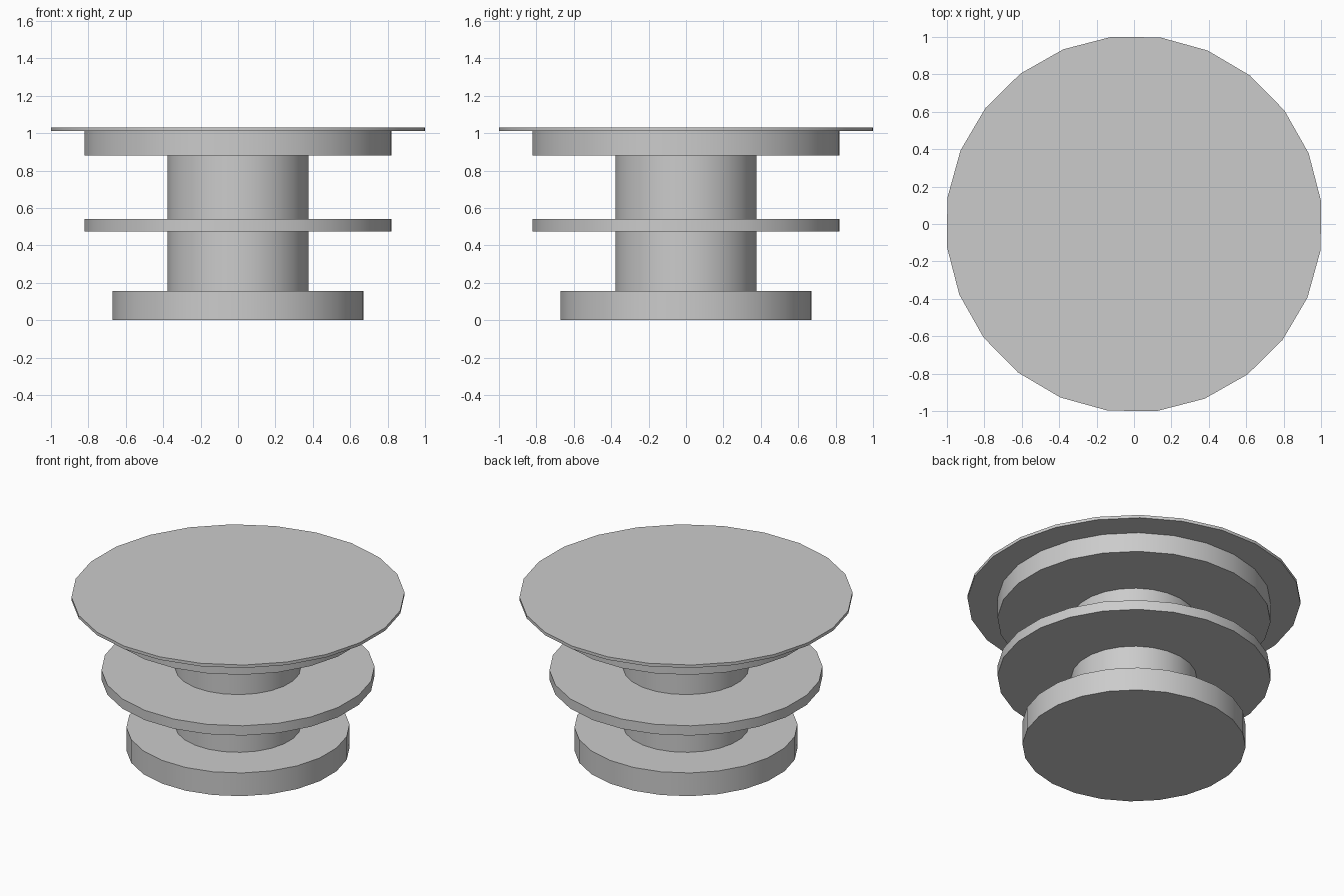
import bpy, math

if "Cube" in bpy.data.objects:
    bpy.data.objects.remove(bpy.data.objects["Cube"])

SIDES = 24
TURN = math.radians(7)          # small twist of every ring of facets

grey = bpy.data.materials.new("light_grey")
grey.diffuse_color = (0.6, 0.6, 0.6, 1)
grey.use_nodes = True
grey.node_tree.nodes["Principled BSDF"].inputs["Base Color"].default_value = grey.diffuse_color


def disc(name, half_width, z0, z1):
    """Closed cylinder between two heights, smooth round its side."""
    bpy.ops.mesh.primitive_cylinder_add(
        vertices=SIDES, radius=half_width / math.cos(TURN), depth=z1 - z0,
        location=(0, 0, (z0 + z1) / 2), rotation=(0, 0, TURN))
    ob = bpy.context.object
    ob.name = name
    ob.data.materials.append(grey)
    bpy.ops.object.transform_apply(location=True, rotation=True, scale=True)
    bpy.ops.object.shade_smooth_by_angle(angle=math.radians(30))
    return ob


# Foot, column, middle shelf, upper drum and thin top plate
disc("base", 0.67, 0.0, 0.155)
disc("column", 0.377, 0.155, 0.88)
disc("middle_shelf", 0.82, 0.475, 0.54)
disc("upper_drum", 0.82, 0.88, 1.01)
disc("top_plate", 1.0, 1.01, 1.03)
